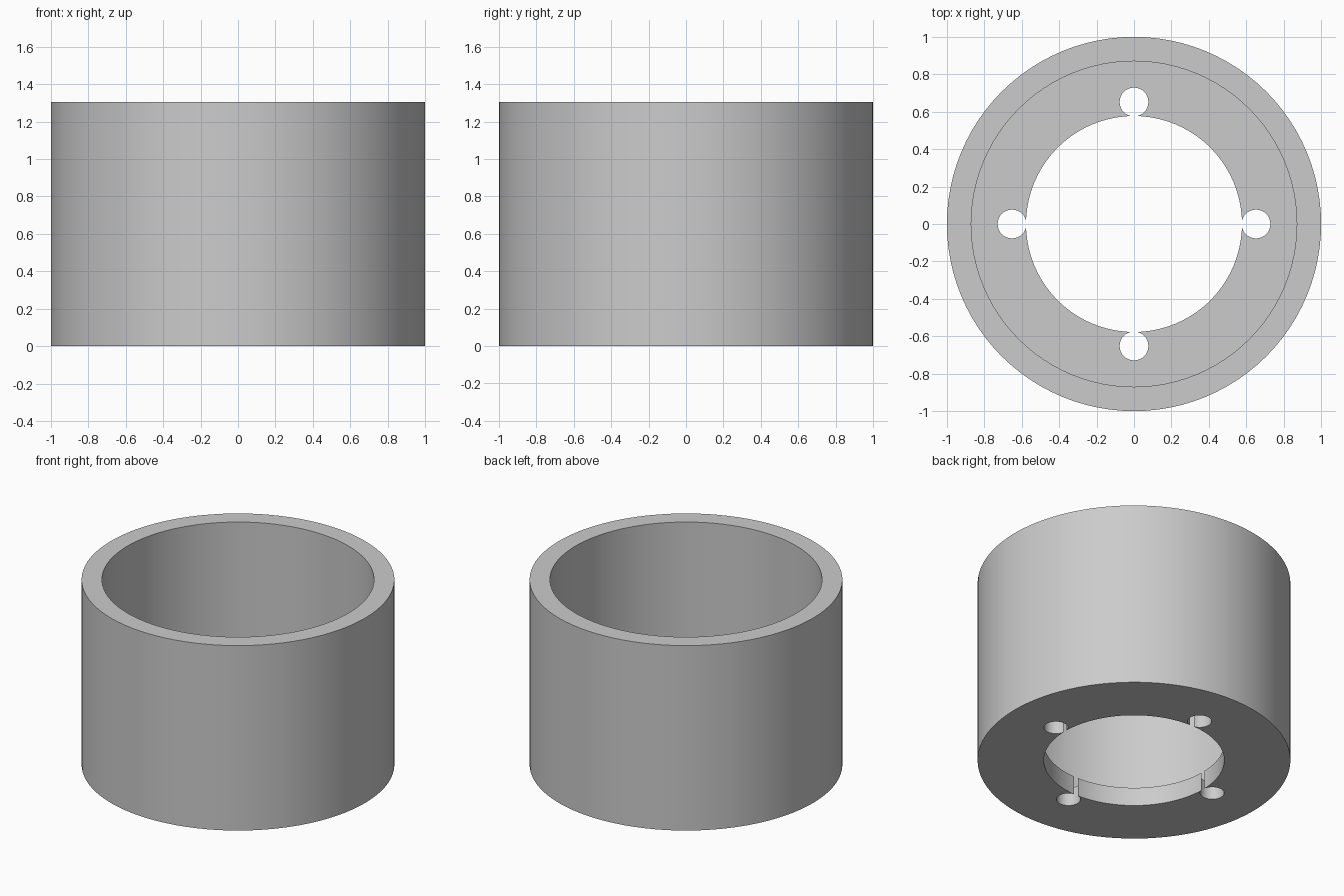
import bpy, bmesh, math

if "Cube" in bpy.data.objects:
    bpy.data.objects.remove(bpy.data.objects["Cube"])

R_OUT, R_IN, R_BORE = 1.0, 0.87, 0.577
HEIGHT, FLOOR = 1.305, 0.13
HOLE_R, HOLE_DIST = 0.077, 0.652
SEG = 96

grey = bpy.data.materials.new("plain grey")
grey.diffuse_color = (0.6, 0.6, 0.6, 1)
grey.use_nodes = True
grey.node_tree.nodes["Principled BSDF"].inputs["Base Color"].default_value = grey.diffuse_color

# Cup body: closed stepped profile revolved around z
profile = [(R_BORE, 0), (R_OUT, 0), (R_OUT, HEIGHT), (R_IN, HEIGHT), (R_IN, FLOOR), (R_BORE, FLOOR)]
bm = bmesh.new()
rings = []
for i in range(SEG):
    a = 2 * math.pi * i / SEG
    rings.append([bm.verts.new((r * math.cos(a), r * math.sin(a), z)) for r, z in profile])
n = len(profile)
for i in range(SEG):
    p, q = rings[i], rings[(i + 1) % SEG]
    for k in range(n):
        m = (k + 1) % n
        bm.faces.new((p[k], q[k], q[m], p[m]))
bmesh.ops.recalc_face_normals(bm, faces=bm.faces)
mesh = bpy.data.meshes.new("cup_body")
bm.to_mesh(mesh)
bm.free()
body = bpy.data.objects.new("cup_body", mesh)
bpy.context.collection.objects.link(body)
mesh.materials.append(grey)

# Four small holes through the floor, just breaking into the centre bore
cutters = []
for i in range(4):
    a = i * math.pi / 2
    bpy.ops.mesh.primitive_cylinder_add(
        vertices=32, radius=HOLE_R, depth=0.4,
        location=(HOLE_DIST * math.cos(a), HOLE_DIST * math.sin(a), FLOOR / 2))
    cutter = bpy.context.object
    cutter.name = "hole_cutter"
    cutter.hide_render = True
    cutter.data.materials.append(grey)
    cutters.append(cutter)
    cut = body.modifiers.new("floor_hole", 'BOOLEAN')
    cut.operation, cut.solver, cut.object = 'DIFFERENCE', 'EXACT', cutter

# Apply the cuts, remove the cutters, smooth the round walls
bpy.ops.object.select_all(action='DESELECT')
body.select_set(True)
bpy.context.view_layer.objects.active = body
for mod in list(body.modifiers):
    bpy.ops.object.modifier_apply(modifier=mod.name)
for cutter in cutters:
    bpy.data.objects.remove(cutter)
bpy.ops.object.shade_smooth_by_angle(angle=math.radians(30))
